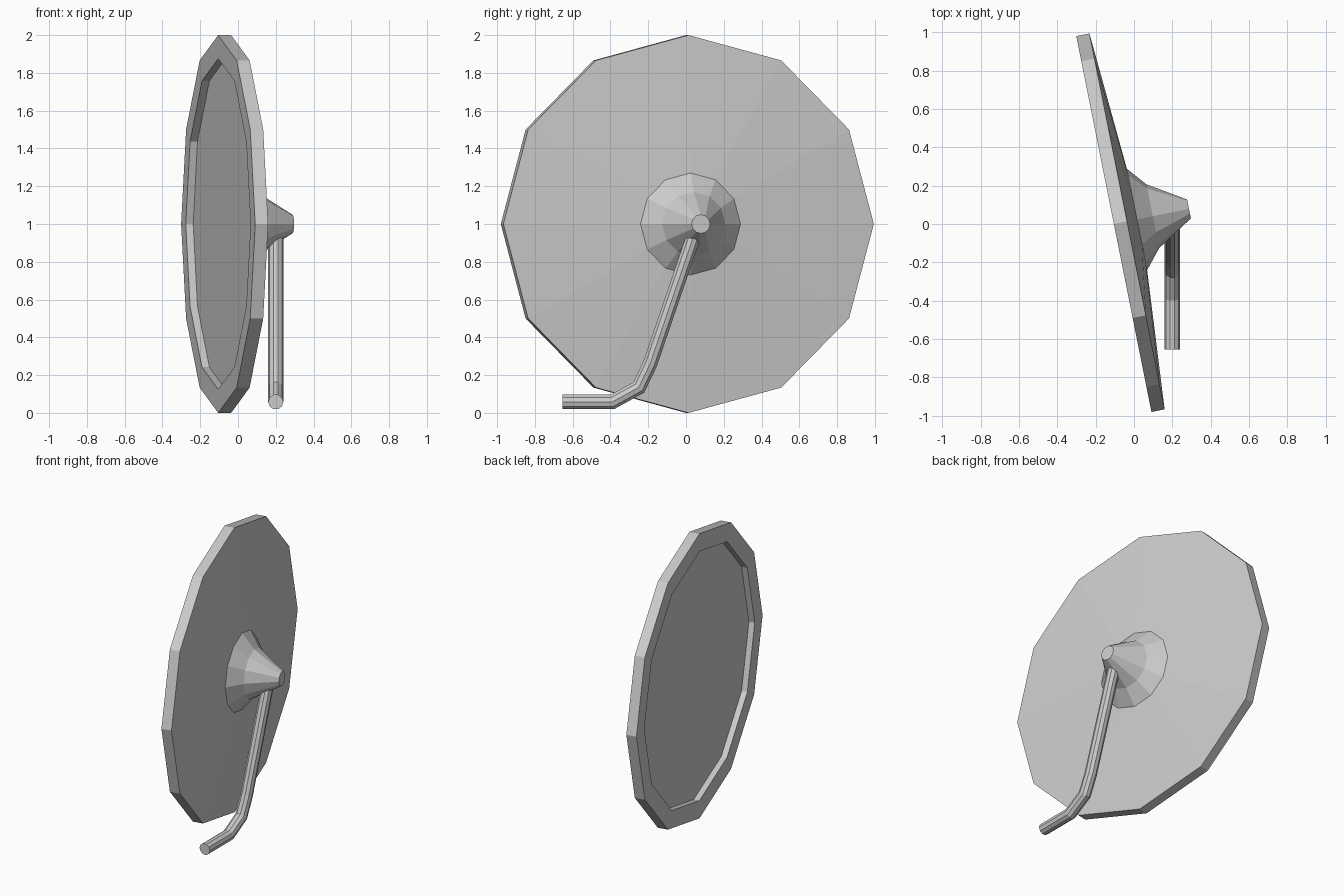
import bpy, bmesh, math
from mathutils import Matrix, Vector

cube = bpy.data.objects.get("Cube")
if cube:
    bpy.data.objects.remove(cube, do_unlink=True)

grey = bpy.data.materials.new("plain grey")
colour = (0.6, 0.6, 0.6, 1)
grey.diffuse_color = colour
grey.use_nodes = True
grey.node_tree.nodes["Principled BSDF"].inputs["Base Color"].default_value = colour


def finish(name, bm):
    bmesh.ops.recalc_face_normals(bm, faces=bm.faces)
    mesh = bpy.data.meshes.new(name)
    bm.to_mesh(mesh)
    bm.free()
    mesh.materials.append(grey)
    obj = bpy.data.objects.new(name, mesh)
    bpy.context.collection.objects.link(obj)
    return obj


def loft(name, rings):
    """Skin equal-sized rings of points and cap both ends."""
    bm = bmesh.new()
    loops = [[bm.verts.new(p) for p in ring] for ring in rings]
    for a, b in zip(loops, loops[1:]):
        n = len(a)
        for i in range(n):
            j = (i + 1) % n
            bm.faces.new((a[i], a[j], b[j], b[i]))
    bm.faces.new(loops[0])
    bm.faces.new(loops[-1])
    return finish(name, bm)


# Tilted axis shared by the round parts, pointing out of the back
axis = Vector((0.98, 0.196, 0)).normalized()
up = Vector((0, 0, 1))
side = axis.cross(up)
origin = Vector((-0.105, 0, 1))
SIDES = 12


def turned(name, profile):
    """Profile of (distance along the axis, radius), capped at both ends."""
    rings = []
    for d, r in profile:
        angles = [math.tau * i / SIDES for i in range(SIDES)]
        rings.append([origin + axis * d + (up * math.cos(t) + side * math.sin(t)) * r
                      for t in angles])
    return loft(name, rings)


# Shallow housing with a raised rim around a recess
turned("mirror_housing", [(0.05, 0.875), (0, 0.875), (0, 1), (0.07, 1), (0.123, 0.27)])
# Reflecting plate in the recess
turned("mirror_glass", [(0.04, 0.875), (0.049, 0.875)])
# Conical mount on the back
turned("back_mount", [(0.12, 0.27), (0.123, 0.27), (0.207, 0.17), (0.4, 0.05)])

# Bent support arm, with mitred joints
path = [Vector((0.2, y, z)) for y, z in
        ((0.052, 0.97), (-0.19, 0.26), (-0.25, 0.135), (-0.39, 0.058), (-0.655, 0.058))]
across = Vector((1, 0, 0))
rings = []
for i, p in enumerate(path):
    before = (p - path[max(i - 1, 0)]).normalized()
    after = (path[min(i + 1, len(path) - 1)] - p).normalized()
    tangent = (before + after).normalized()
    normal = across.cross(tangent)
    stretch = 1 / max(tangent.dot(before), tangent.dot(after))
    rings.append([p + 0.04 * (across * math.cos(t) + normal * math.sin(t) * stretch)
                  for t in (math.tau * k / 10 for k in range(10))])
loft("support_arm", rings)
